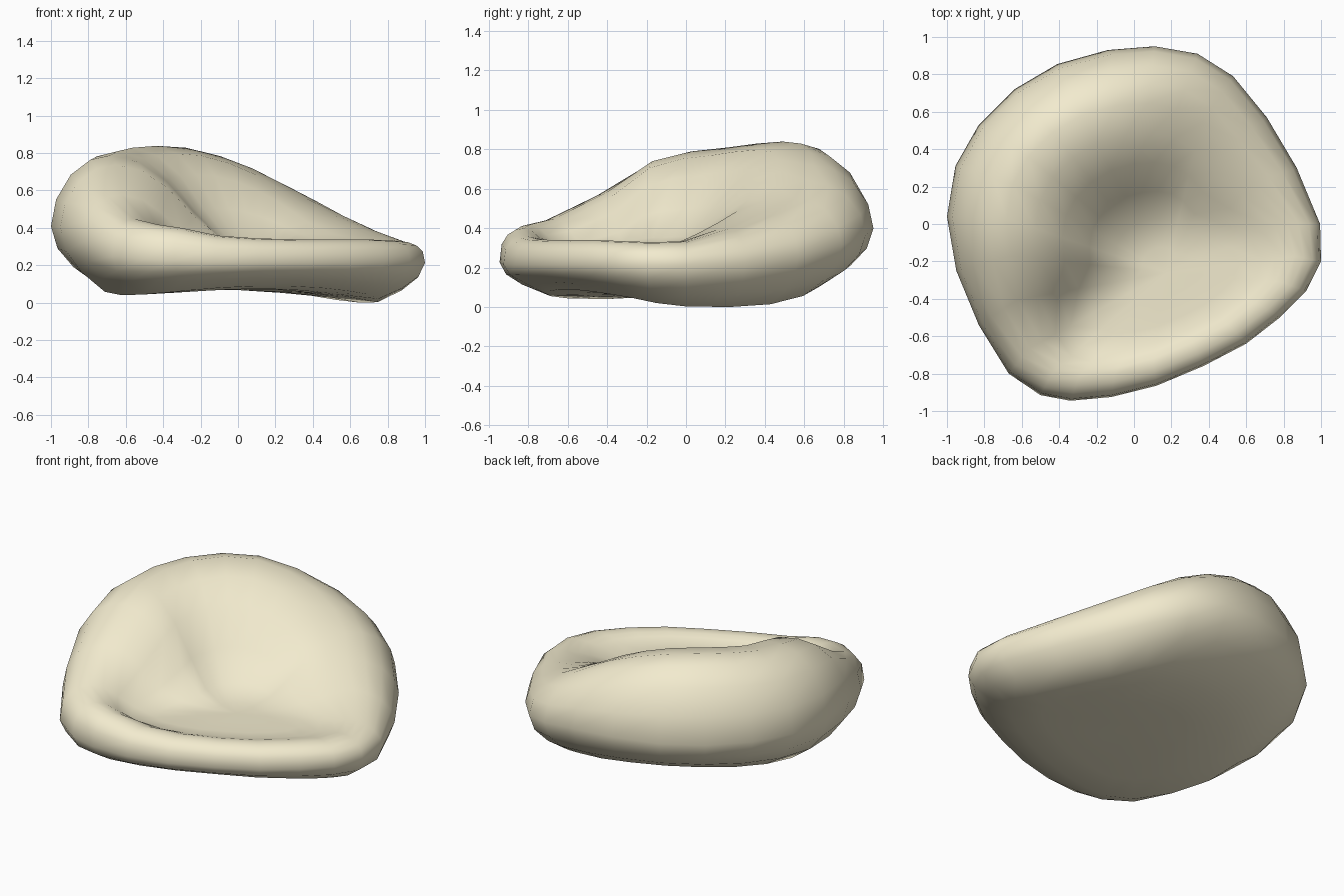
import bpy, bmesh, math
from mathutils import Vector

if "Cube" in bpy.data.objects:
    bpy.data.objects.remove(bpy.data.objects["Cube"])

# plan outline with rim height at each point: x, y, rim z
OUTLINE = [
    (.995, 0, .335), (.87, .3, .40), (.71, .57, .48), (.53, .79, .56),
    (.34, .91, .64), (.11, .95, .72), (-.14, .93, .785), (-.41, .855, .83),
    (-.64, .72, .84), (-.83, .53, .83), (-.955, .31, .81), (-1, .04, .79),
    (-.95, -.25, .74), (-.83, -.54, .58), (-.67, -.8, .45), (-.5, -.915, .42),
    (-.34, -.945, .40), (-.12, -.925, .36), (.12, -.865, .345), (.37, -.76, .34),
    (.6, -.64, .34), (.78, -.5, .34), (.92, -.36, .335), (1, -.2, .33)]
SEAT = Vector((.17, -.26, .31))
BACK = Vector((-.42, .907))


def smooth(a, b, t):
    t = min(max((t - a) / (b - a), 0), 1)
    return t * t * (3 - 2 * t)


def underside(x, y, lift=0):
    u, v = .907 * x + .42 * y, x * BACK.x + y * BACK.y
    z = .07 - .12 * u * u - .022 * u + .05 * max(v, 0) ** 2
    return z + lift * (.02 + .05 * smooth(-.1, .5, v)) * (1 - smooth(.5, .75, u))


def column(x, y, top):
    """Profile of one slice, from the underside out, over the rim, into the seat."""
    back = smooth(-.75, .3, x * BACK.x + y * BACK.y)
    inset = .13 + .19 * back
    wide = .215 + .195 * smooth(.33, .78, top)
    pts = []
    for s, lift in ((.3, 0), (.55, .2), (.75, 1)):
        pts.append(Vector((x * s, y * s, underside(x * s, y * s, lift))))
    low = pts[-1].z
    for s, k in ((.88, .3), (.965, .62), (1, 1)):
        pts.append(Vector((x * s, y * s, low + (wide - low) * k)))
    for a in (24, 48, 70, 90):
        s = 1 - inset * (1 - math.cos(math.radians(a)))
        h = math.sin(math.radians(a)) ** (.7 + .38 * back)
        pts.append(Vector((x * s, y * s, wide + (top - wide) * h)))
    rim = pts[-1].copy()
    drops = ((.18, .08), (.35, .29), (.52, .63), (.68, .91), (.85, 1))
    lips = ((.07, .12), (.15, .5), (.24, .95), (.42, 1.05), (.7, 1.03))
    for (k, d), (kf, df) in zip(drops, lips):
        k, d = kf + (k - kf) * back, df + (d - df) * back
        p = rim.lerp(SEAT, k)
        p.z = rim.z + (SEAT.z - rim.z) * d
        pts.append(p)
    return pts


# beanbag body: rings joined all round, closed at the underside and the seat
bm = bmesh.new()
cols = [[bm.verts.new(p) for p in column(*o)] for o in OUTLINE]
bottom = bm.verts.new((0, 0, underside(0, 0)))
seat = bm.verts.new(SEAT)
n = len(cols)
for i in range(n):
    a, b = cols[i], cols[(i + 1) % n]
    bm.faces.new((bottom, b[0], a[0]))
    bm.faces.new((seat, a[-1], b[-1]))
    for j in range(len(a) - 1):
        bm.faces.new((a[j], b[j], b[j + 1], a[j + 1]))
low = min(v.co.z for v in bm.verts)
for v in bm.verts:
    v.co.z -= low
bmesh.ops.recalc_face_normals(bm, faces=bm.faces)
mesh = bpy.data.meshes.new("beanbag_chair")
bm.to_mesh(mesh)
bm.free()
mesh.shade_smooth()
chair = bpy.data.objects.new("beanbag_chair", mesh)
bpy.context.collection.objects.link(chair)

# cream fabric
fabric = bpy.data.materials.new("cream_fabric")
fabric.diffuse_color = (.89, .83, .62, 1)
fabric.use_nodes = True
fabric.node_tree.nodes["Principled BSDF"].inputs["Base Color"].default_value = fabric.diffuse_color
mesh.materials.append(fabric)
